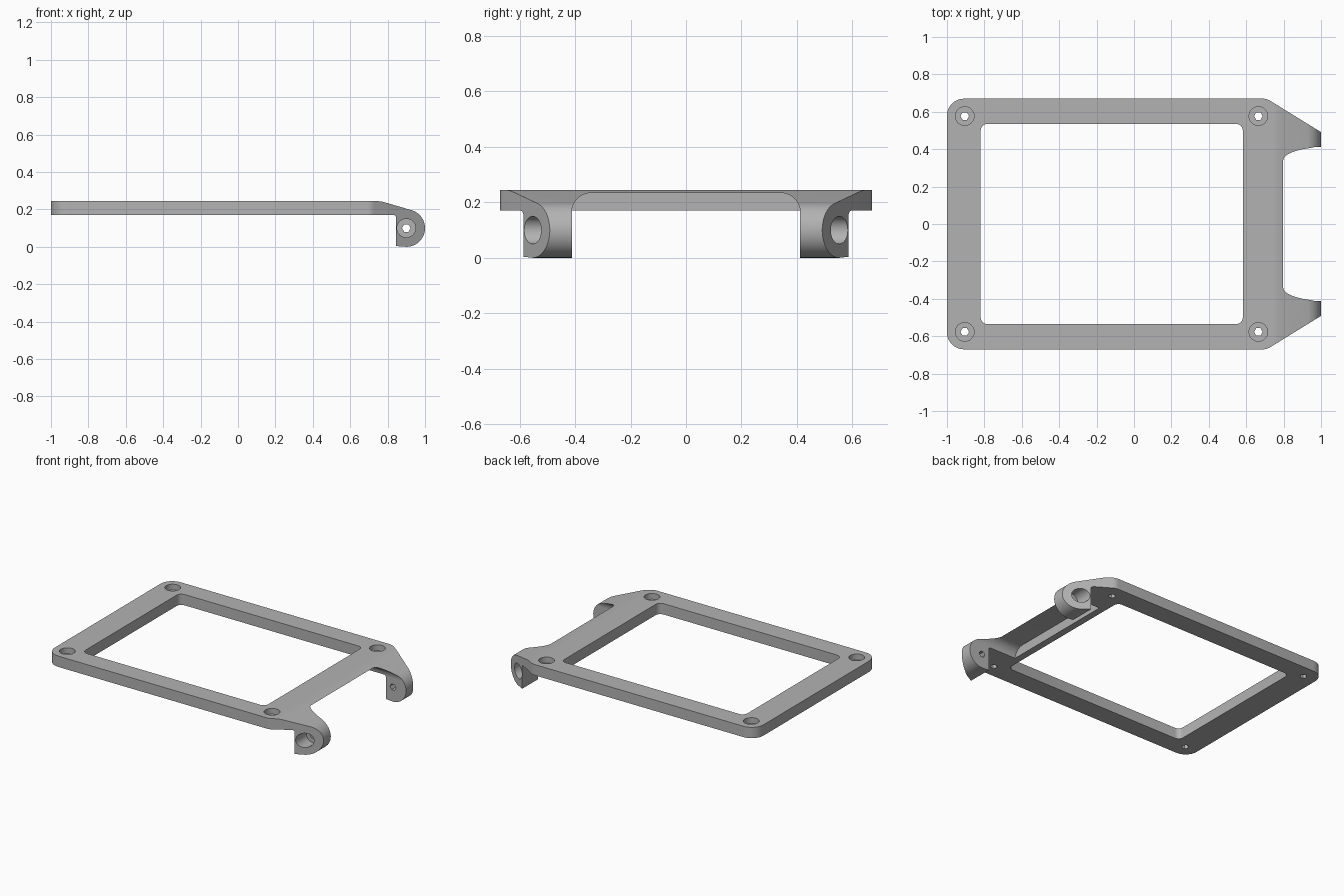
import bpy
import bmesh
from math import cos, sin, tan, pi, radians
from mathutils import Vector

cube = bpy.data.objects.get("Cube")
if cube:
    bpy.data.objects.remove(cube, do_unlink=True)

grey = bpy.data.materials.new("grey_plastic")
grey.use_nodes = True
colour = (0.45, 0.45, 0.45, 1)
grey.diffuse_color = colour
grey.node_tree.nodes["Principled BSDF"].inputs["Base Color"].default_value = colour


def rounded(corners, steps=8):
    """Round each (x, y, radius) corner of a polygon with an arc."""
    out = []
    for i, (x, y, r) in enumerate(corners):
        p = Vector((x, y))
        if r == 0:
            out.append(p)
            continue
        a = (Vector(corners[i - 1][:2]) - p).normalized()
        b = (Vector(corners[(i + 1) % len(corners)][:2]) - p).normalized()
        half = a.angle(b) / 2
        centre = p + (a + b).normalized() * (r / sin(half))
        start = p + a * (r / tan(half)) - centre
        end = p + b * (r / tan(half)) - centre
        turn = start.angle(end)
        for k in range(steps + 1):
            t = k / steps
            out.append(centre + (start * sin((1 - t) * turn) + end * sin(t * turn)) / sin(turn))
    return out


def circle(x, y, r, n):
    return [(x + r * cos(2 * pi * i / n), y + r * sin(2 * pi * i / n)) for i in range(n)]


def prism(name, points, axis, low, high):
    """Extrude a 2D outline along an axis; the outline uses the other two axes in order."""
    def place(p, d):
        c = [p[0], p[1]]
        c.insert("xyz".index(axis), d)
        return c
    bm = bmesh.new()
    face = bm.faces.new([bm.verts.new(place(p, low)) for p in points])
    grown = bmesh.ops.extrude_face_region(bm, geom=[face])
    shift = Vector(place((0, 0), high - low))
    bmesh.ops.translate(bm, vec=shift, verts=[v for v in grown["geom"] if isinstance(v, bmesh.types.BMVert)])
    bmesh.ops.recalc_face_normals(bm, faces=bm.faces)
    mesh = bpy.data.meshes.new(name)
    bm.to_mesh(mesh)
    bm.free()
    mesh.materials.append(grey)
    obj = bpy.data.objects.new(name, mesh)
    bpy.context.collection.objects.link(obj)
    return obj


def combine(target, tool, operation):
    mod = target.modifiers.new("cut", "BOOLEAN")
    mod.operation = operation
    mod.solver = "EXACT"
    mod.object = tool
    bpy.context.view_layer.objects.active = target
    bpy.ops.object.modifier_apply(modifier=mod.name)
    bpy.data.objects.remove(tool, do_unlink=True)


# Side profile: flat plate, sloped nose and round hinge lug
arc = [(0.9 + 0.1 * cos(radians(a)), 0.1 + 0.1 * sin(radians(a))) for a in range(73, -91, -7)]
nose = rounded([(-1, 0.17, 0), (-1, 0.245, 0), (0.76, 0.245, 0.2), (arc[0][0], arc[0][1], 0)])
profile = nose + arc[1:] + [(0.9, 0), (0.845, 0.004)] + rounded(
    [(0.845, 0, 0), (0.845, 0.17, 0.015), (-1, 0.17, 0)])[1:-1]
frame = prism("hinged_frame", profile, "y", -0.8, 0.8)

# Plan outline with rounded rear corners and tapering hinge arms
outline = rounded([(-1, -0.67, 0.09), (0.71, -0.67, 0.07), (1.01, -0.485, 0),
                   (1.01, 0.485, 0), (0.71, 0.67, 0.07), (-1, 0.67, 0.09)])
combine(frame, prism("outline_tool", outline, "z", -0.2, 0.5), "INTERSECT")

# Clearance between the hinge arms
gap = rounded([(-0.412, -0.2, 0), (0.412, -0.2, 0), (0.412, 0.234, 0.07), (-0.412, 0.234, 0.07)])
combine(frame, prism("gap_tool", gap, "x", 0.63, 1.2), "DIFFERENCE")

# Window opening
window = rounded([(-0.82, -0.535, 0.035), (0.582, -0.535, 0.035),
                  (0.582, 0.535, 0.035), (-0.82, 0.535, 0.035)], 4)
combine(frame, prism("window_tool", window, "z", -0.2, 0.5), "DIFFERENCE")

# Corner screw holes and hinge holes, each with a recess for the screw head
for side in (-1, 1):
    for x in (-0.905, 0.665):
        y = side * 0.577
        combine(frame, prism("screw_tool", circle(x, y, 0.023, 6), "z", 0, 0.4), "DIFFERENCE")
        combine(frame, prism("recess_tool", circle(x, y, 0.05, 24), "z", 0.205, 0.4), "DIFFERENCE")
    for name, r, n, inner in (("pin_tool", 0.023, 6, 0.3), ("pin_recess_tool", 0.05, 24, 0.465)):
        low, high = sorted((side * inner, side * 0.8))
        combine(frame, prism(name, circle(0.9, 0.1, r, n), "y", low, high), "DIFFERENCE")

# Smooth the curved walls and keep the edges crisp
bpy.ops.object.select_all(action="DESELECT")
frame.select_set(True)
bpy.context.view_layer.objects.active = frame
bpy.ops.object.shade_smooth_by_angle(angle=radians(30))
